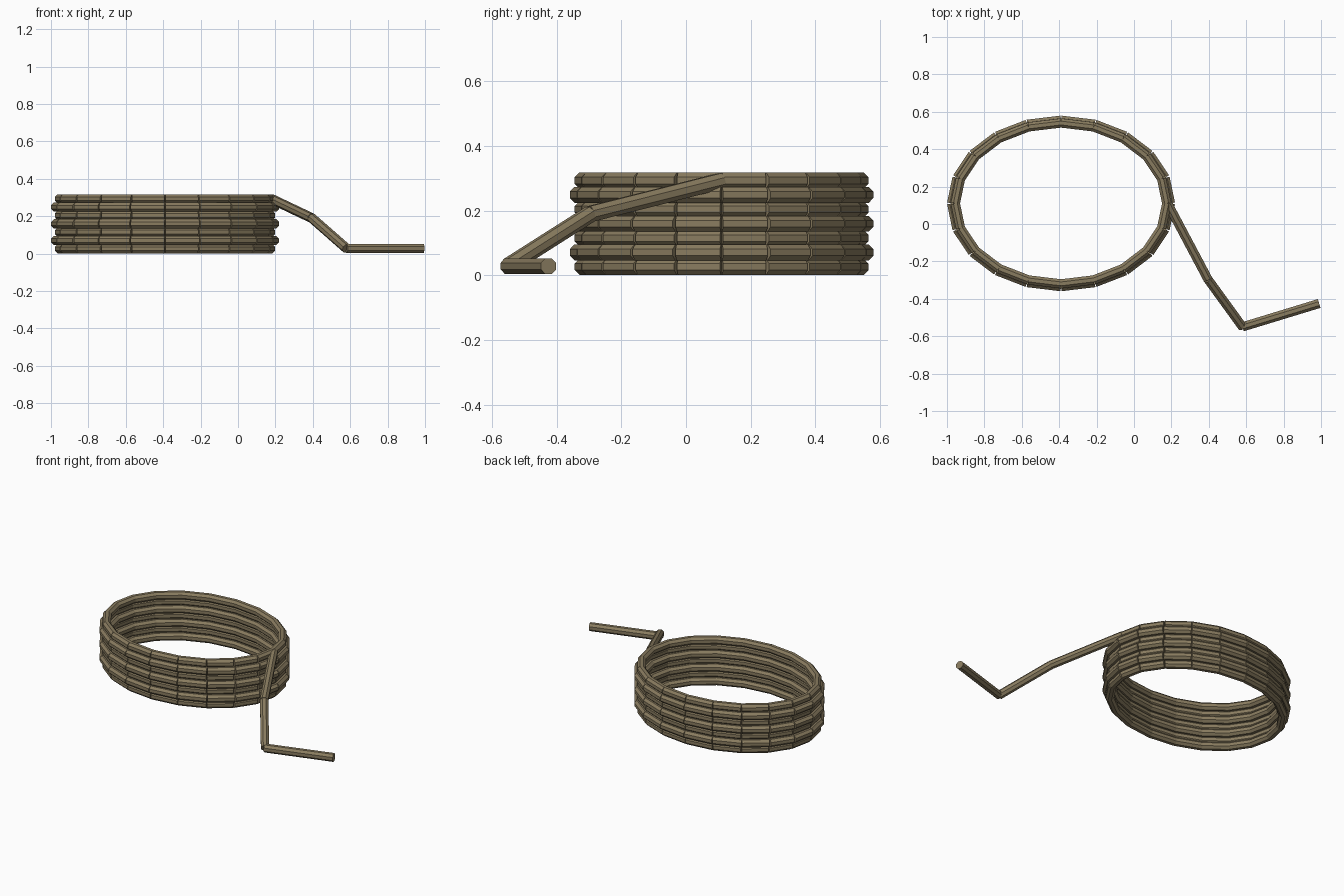
import bpy, bmesh, math
from mathutils import Vector, Matrix

default = bpy.data.objects.get("Cube")
if default:
    bpy.data.objects.remove(default, do_unlink=True)

# Rope colour
rope = bpy.data.materials.new("rope_tan")
rope.use_nodes = True
colour = (0.25, 0.2, 0.115, 1)
rope.diffuse_color = colour
bsdf = rope.node_tree.nodes["Principled BSDF"]
bsdf.inputs["Base Color"].default_value = colour
bsdf.inputs["Roughness"].default_value = 0.9

RADIUS = 0.0265
SIDES = 8
SEGMENTS = 20
CENTRE = Vector((-0.39, 0.11, 0))


def rope_path(name, points):
    """Straight capped rope pieces laid end to end, one per path step."""
    bm = bmesh.new()
    for a, b in zip(points, points[1:]):
        d = b - a
        turn = d.to_track_quat('Z', 'Y').to_matrix().to_4x4()
        roll = Matrix.Rotation(math.pi / SIDES, 4, 'Z')
        bmesh.ops.create_cone(bm, cap_ends=True, segments=SIDES,
                              radius1=RADIUS, radius2=RADIUS, depth=d.length,
                              matrix=Matrix.Translation((a + b) / 2) @ turn @ roll)
    mesh = bpy.data.meshes.new(name)
    bm.to_mesh(mesh)
    bm.free()
    mesh.materials.append(rope)
    obj = bpy.data.objects.new(name, mesh)
    bpy.context.collection.objects.link(obj)
    return obj


# Stacked oval loops, every second one a little wider
for i in range(7):
    rx, ry = (0.585, 0.445) if i % 2 else (0.565, 0.43)
    z = 0.026 + i * 0.0445
    loop = []
    for k in range(SEGMENTS + 1):
        t = math.tau * k / SEGMENTS
        loop.append(CENTRE + Vector((rx * math.cos(t), ry * math.sin(t), z)))
    rope_path(f"coil_loop_{i + 1}", loop)

# Loose end hanging from the top loop down to the ground
rope_path("loose_end", [Vector(p) for p in (
    (0.18, 0.11, 0.292), (0.395, -0.295, 0.19),
    (0.58, -0.55, 0.028), (0.99, -0.425, 0.028))])
